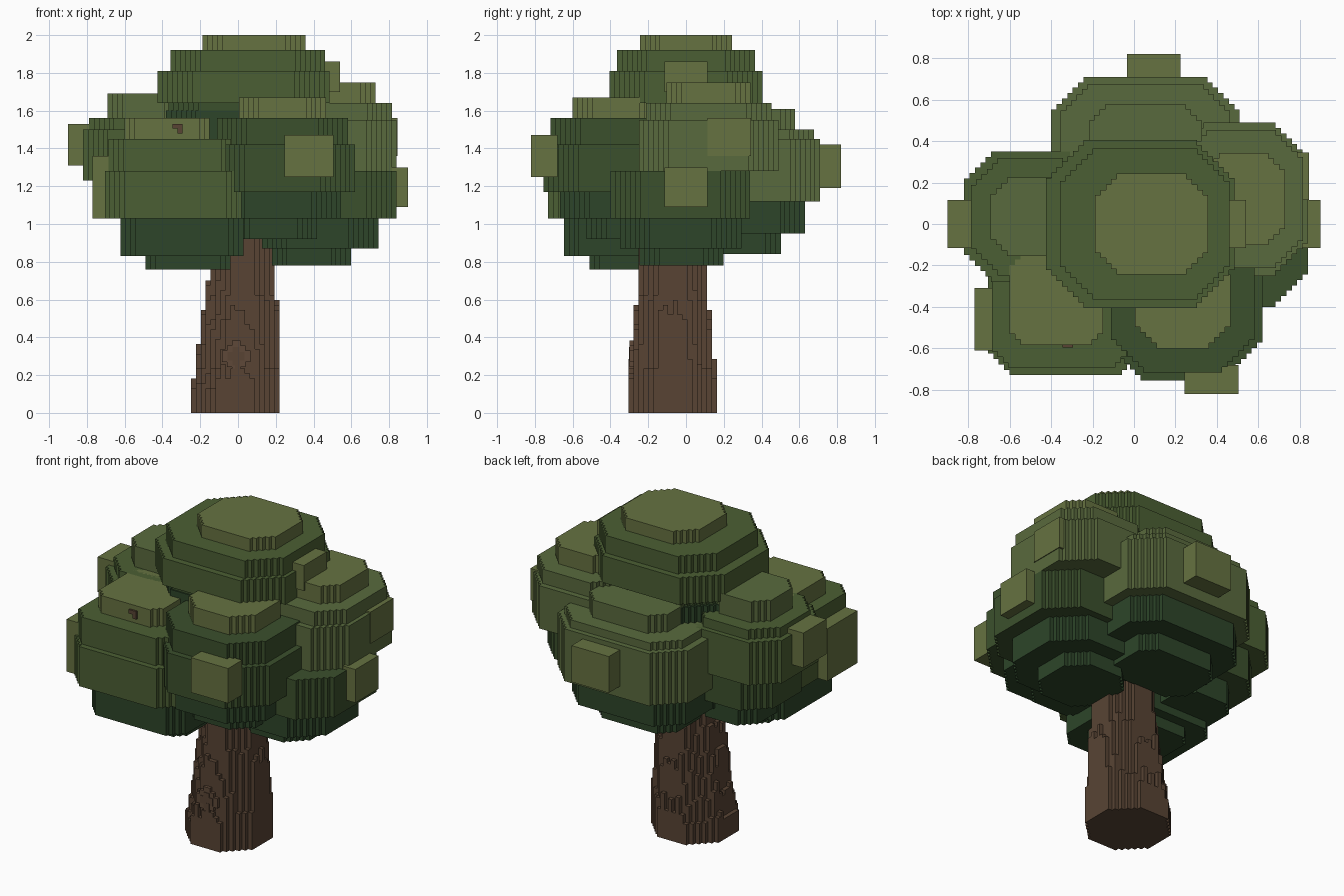
import bpy, bmesh, math, random

if "Cube" in bpy.data.objects:
    bpy.data.objects.remove(bpy.data.objects["Cube"])

random.seed(4)
V = 0.026  # voxel size


def material(name, hexcol):
    rgb = [int(hexcol[i:i + 2], 16) / 255 for i in (0, 2, 4)]
    m = bpy.data.materials.new(name)
    m.diffuse_color = [((c + 0.055) / 1.055) ** 2.4 for c in rgb] + [1]
    m.use_nodes = True
    m.node_tree.nodes["Principled BSDF"].inputs["Base Color"].default_value = m.diffuse_color
    return m


LEAVES = [material("leaf_" + n, h) for n, h in (
    ("deepest", "2d4529"), ("dark", "3b502c"), ("mid", "4b5f33"),
    ("pale", "596a3d"), ("light", "667241"))]
BARK = material("bark", "584434")
KNOT = material("knot_wood", "5f4938")


def make_object(name, bm, mats):
    me = bpy.data.meshes.new(name)
    bm.to_mesh(me)
    bm.free()
    for m in mats:
        me.materials.append(m)
    ob = bpy.data.objects.new(name, me)
    bpy.context.collection.objects.link(ob)
    return ob


def slab(bm, cx, cy, hx, hy, z0, z1, mat=0, cut=0.5):
    """Upright block whose corners are cut back in voxel stairs."""
    n = round(cut * min(hx, hy) / V)
    quarter = [(hx, hy - n * V)]
    for i in range(1, n + 1):
        quarter += [(hx - i * V, hy - (n - i + 1) * V), (hx - i * V, hy - (n - i) * V)]
    pts = []
    for sx, sy in ((1, 1), (-1, 1), (-1, -1), (1, -1)):
        q = quarter if sx * sy > 0 else quarter[::-1]
        pts += [(cx + sx * x, cy + sy * y) for x, y in q]
    lo = [bm.verts.new((x, y, z0)) for x, y in pts]
    hi = [bm.verts.new((x, y, z1)) for x, y in pts]
    faces = [bm.faces.new(lo[::-1]), bm.faces.new(hi)]
    for i in range(len(pts)):
        j = (i + 1) % len(pts)
        faces.append(bm.faces.new((lo[i], lo[j], hi[j], hi[i])))
    for f in faces:
        f.material_index = mat


# Every clump follows one profile from top to bottom: slab size, how far its
# centre stays out from the tree's axis, and its share of the sideways lean
PROFILE = ((.6, 1, 1), (.9, 1, .4), (1, 1, 0), (.87, .9, 0), (.6, .8, 0))


def clump(name, cx, cy, hx, hy, levels, shades, start=0, lean=0, cut=.45):
    bm = bmesh.new()
    for k, shade in enumerate(shades):
        size, out, shift = PROFILE[start + k]
        slab(bm, cx * out + lean * shift, cy * out, hx * size, hy * size,
             levels[k + 1], levels[k], int(shade), cut)
    make_object(name, bm, LEAVES)


clump("crown_leaves", .03, 0, .455, .405, (2, 1.92, 1.81, 1.64, 1.45), "4221", lean=.055)
clump("front_right_leaves", .235, -.37, .385, .385,
      (1.67, 1.56, 1.42, 1.17, 1.03, .92), "41100")
clump("front_left_leaves", -.33, -.365, .375, .365,
      (1.56, 1.45, 1.28, 1.03, .83, .76), "42200", lean=-.045, cut=.25)
clump("left_leaves", -.5, .035, .32, .315, (1.69, 1.56, 1.5, 1.23, 1.03, .88), "32210")
clump("back_leaves", .055, .38, .455, .33, (1.61, 1.5, 1.45, 1.12, .95, .84), "33300")
clump("right_leaves", .51, .12, .33, .37, (1.75, 1.64, 1.55, 1.28), "433", lean=.02)
clump("lower_right_leaves", .47, -.03, .37, .37, (1.28, 1.03, .87, .78), "100", 2)
clump("inner_leaves", 0, 0, .38, .36, (1.6, .95), "0", 2)

# Square leaf tufts standing proud of the clumps: centre, height, facing
bm = bmesh.new()
for x, y, z, h, facing in ((.47, 0, 1.78, .16, "x"), (.375, -.75, 1.36, .22, "y"),
                           (-.70, -.46, 1.195, .33, "x"), (-.83, 0, 1.42, .22, "x"),
                           (.095, .75, 1.305, .23, "y"), (.83, 0, 1.195, .21, "x"),
                           (.775, .23, 1.46, .20, "x")):
    hx, hy = (.07, .115) if facing == "x" else (.13, .07)
    if h > .3:  # the big one on the front left corner is wider
        hy = .15
    slab(bm, x, y, hx, hy, z - h / 2, z + h / 2, 4, 0)
make_object("leaf_tufts", bm, LEAVES)

# Trunk: voxel columns whose heights follow a leaning taper, ragged like bark
TOP, N = 1.05, 10
OX, OY = -.015, -.07


def column_height(x, y):
    for k in range(40, -1, -1):
        t = min(TOP * k / 40 / 0.75, 1)
        dx, dy = abs(x - OX - 0.04 * t), abs(y - OY)
        if max(dx, dy, (dx + dy) / 1.38) <= 0.243 - 0.07 * t:  # eight-sided
            h = TOP * k / 40
            return h if k == 40 else max(0.13, h + random.uniform(-.06, .07))
    return 0


heights = {(i, j): round(column_height(OX + (i + .5) * V, OY + (j + .5) * V) / V) * V
           for i in range(-N, N) for j in range(-N, N)}
bm = bmesh.new()
for (i, j), h in heights.items():
    if h <= 0:
        continue
    x0, y0 = OX + i * V, OY + j * V
    ring = [(x0, y0), (x0 + V, y0), (x0 + V, y0 + V), (x0, y0 + V)]
    quads = [[(*p, h) for p in ring], [(*p, 0) for p in ring[::-1]]]
    for k, (di, dj) in enumerate(((0, -1), (1, 0), (0, 1), (-1, 0))):
        a, b = ring[k], ring[(k + 1) % 4]
        g = heights.get((i + di, j + dj), 0)
        if g < h:  # wall only where the neighbour is lower
            quads.append([(*a, g), (*b, g), (*b, h), (*a, h)])
    for q in quads:
        bm.faces.new([bm.verts.new(p) for p in q])
make_object("trunk", bm, [BARK])

# Knot on the trunk front: stepped disc with a darker heart
for name, r, y, mat in (("knot", .075, -.298, KNOT), ("knot_heart", .045, -.302, BARK)):
    bm = bmesh.new()
    slab(bm, 0, 0, r, r * 1.1, 0, .06, 0, .6)
    ob = make_object(name, bm, [mat])
    ob.rotation_euler.x = math.pi / 2
    ob.location = (-.01, y + .06, .30)

# Twig stub poking out of the front left clump
bm = bmesh.new()
slab(bm, -.32, -.57, V, V, 1.505, 1.53, 0, 0)
slab(bm, -.307, -.57, V / 2, V, 1.48, 1.505, 0, 0)
make_object("twig_stub", bm, [BARK])
